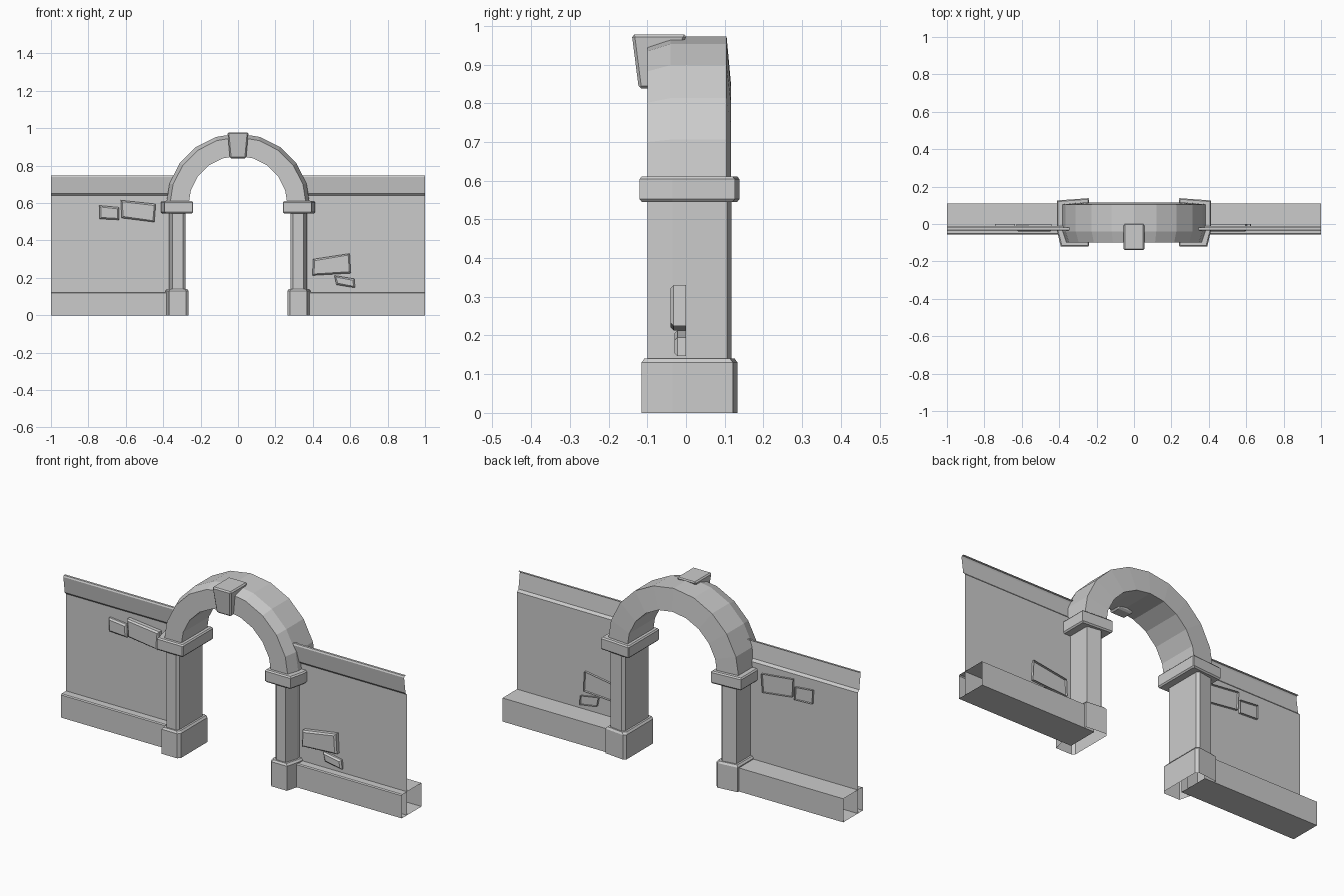
import bpy, bmesh
from math import sin, cos, pi

if "Cube" in bpy.data.objects:
    bpy.data.objects.remove(bpy.data.objects["Cube"])


def loft(name, rings, closed=True, cap_start=False, cap_end=False, mirror=False):
    """Skin a list of equal-length point rings into a flat-shaded mesh."""
    bm = bmesh.new()
    vs = [[bm.verts.new(p) for p in r] for r in rings]
    n = len(rings[0])
    for a, b in zip(vs, vs[1:]):
        for i in range(n if closed else n - 1):
            j = (i + 1) % n
            bm.faces.new((a[i], a[j], b[j], b[i]))
    if cap_start:
        bm.faces.new(vs[0][::-1])
    if cap_end:
        bm.faces.new(vs[-1])
    bmesh.ops.recalc_face_normals(bm, faces=bm.faces)
    me = bpy.data.meshes.new(name)
    bm.to_mesh(me)
    bm.free()
    ob = bpy.data.objects.new(name, me)
    bpy.context.collection.objects.link(ob)
    if mirror:
        ob.modifiers.new("mirror", 'MIRROR').use_mirror_merge = False
    return ob


def pier_ring(z, ex, ey, c=0.013):
    """Pier outline: small inner chamfers, long outer front chamfer, skewed back."""
    i, o, f, b = 0.282 - ex, 0.37 + ex, -0.1 - ey, 0.118 + ey
    pts = [(i + c, f), (o - 0.02, f), (o, -0.035), (o, b - 0.012),
           (i + c, b), (i, b - c), (i, f + c)]
    return [(x, y, z) for x, y in pts]


# Piers: base, shaft and capital, mirrored across x
loft("pier_base", [pier_ring(0, .018, .015), pier_ring(.13, .018, .015),
                   pier_ring(.14, .010, .008), pier_ring(.14, -.005, -.005)], mirror=True)
loft("pier_shaft", [pier_ring(.12, 0, 0), pier_ring(.56, 0, 0)], mirror=True)
loft("pier_capital", [pier_ring(.545, .036, .014, .004), pier_ring(.552, .042, .02, .004),
                      pier_ring(.604, .042, .02, .004), pier_ring(.611, .036, .014, .004)],
     cap_start=True, cap_end=True, mirror=True)

# Arch: ten straight segments with a chamfered outer front edge
section = [(.265, -.1), (.365, -.1), (.385, -.04), (.385, .105), (.265, .116)]
loft("arch", [[(r * cos(a), y, .587 + r * sin(a)) for r, y in section]
              for a in (pi * k / 10 for k in range(11))])


# Keystone: tapered wedge with softened edges
def key_ring(z, w, y0, y1):
    return [(-w, y0, z), (w, y0, z), (w, y1, z), (-w, y1, z)]


key = loft("keystone", [key_ring(.838, .043, -.122, -.06), key_ring(.978, .056, -.14, .003)],
           cap_start=True, cap_end=True)
bev = key.modifiers.new("bevel", 'BEVEL')
bev.width, bev.segments = 0.007, 1

# Wall sheet with flared coping, and the plinth channel below
wall = [(-.012, 0), (-.012, .64), (-.024, .652), (-.036, .738), (-.032, .746), (-.02, .746)]
loft("wall", [[(x, y, z) for y, z in wall] for x in (.33, 1)], closed=False, mirror=True)
plinth = [(-.055, 0), (-.055, .12), (-.05, .125), (.11, .125), (.11, 0)]
loft("plinth", [[(x, y, z) for y, z in plinth] for x in (.33, 1)], mirror=True)


# Exposed stones: open-backed blocks with a chamfered front
def stone(name, depth, corners):
    cx = sum(p[0] for p in corners) / 4
    cz = sum(p[1] for p in corners) / 4

    def ring(y, inset):
        return [(x - (inset if x > cx else -inset), y, z - (inset if z > cz else -inset))
                for x, z in corners]
    loft(name, [ring(0, 0), ring(.008 - depth, 0), ring(-depth, .008)], cap_end=True)


stone("left_large_stone", .04, [(-.627, .615), (-.44, .595), (-.447, .498), (-.622, .52)])
stone("left_small_stone", .03, [(-.742, .587), (-.637, .577), (-.635, .51), (-.74, .515)])
stone("right_large_stone", .04, [(.402, .3), (.597, .33), (.603, .225), (.398, .213)])
stone("right_small_stone", .03, [(.515, .213), (.622, .195), (.626, .147), (.526, .163)])
